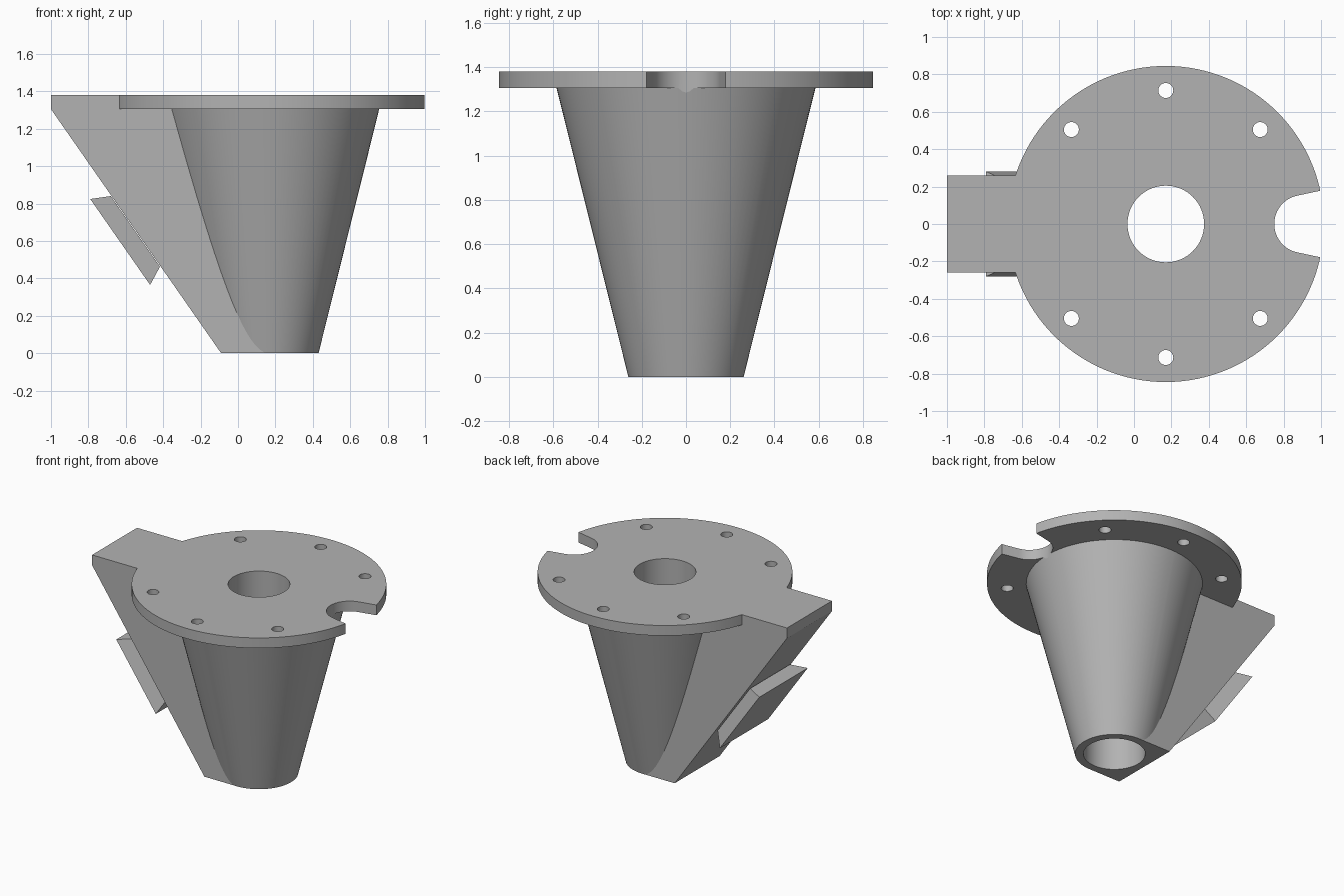
import bpy, bmesh, math
from mathutils import Matrix, Vector

cube = bpy.data.objects.get("Cube")
if cube:
    bpy.data.objects.remove(cube, do_unlink=True)

AXIS = 0.17      # x of the cone and flange axis
TOP, UNDER = 1.38, 1.305
HALF = 0.26      # half width of the side block

grey = bpy.data.materials.new("plain grey")
grey.use_nodes = True
COLOUR = (0.45, 0.45, 0.45, 1)
grey.diffuse_color = COLOUR
grey.node_tree.nodes["Principled BSDF"].inputs["Base Color"].default_value = COLOUR


def make(name, bm):
    bmesh.ops.recalc_face_normals(bm, faces=bm.faces)
    mesh = bpy.data.meshes.new(name)
    bm.to_mesh(mesh)
    bm.free()
    mesh.materials.append(grey)
    obj = bpy.data.objects.new(name, mesh)
    bpy.context.collection.objects.link(obj)
    return obj


def frustum(name, x, y, z0, z1, r0, r1, sides=96):
    bm = bmesh.new()
    bmesh.ops.create_cone(bm, cap_ends=True, segments=sides, radius1=r0, radius2=r1,
                          depth=z1 - z0, matrix=Matrix.Translation((x, y, (z0 + z1) / 2)))
    return make(name, bm)


def prism(name, points, sweep):
    bm = bmesh.new()
    face = bm.faces.new([bm.verts.new(p) for p in points])
    result = bmesh.ops.extrude_face_region(bm, geom=[face])
    moved = [v for v in result["geom"] if isinstance(v, bmesh.types.BMVert)]
    bmesh.ops.translate(bm, verts=moved, vec=sweep)
    return make(name, bm)


def combine(target, other, operation):
    mod = target.modifiers.new(operation.lower(), "BOOLEAN")
    mod.operation, mod.solver, mod.object = operation, "EXACT", other
    bpy.context.view_layer.objects.active = target
    bpy.ops.object.modifier_apply(modifier=mod.name)
    bpy.data.objects.remove(other, do_unlink=True)


# Flange, tapered hub and sloping side block joined into one body
body = frustum("flanged_hub", AXIS, 0, UNDER, TOP, 0.845, 0.845, 128)
slope = (0.585 - HALF) / UNDER
hub_top = 1.34
combine(body, frustum("hub", AXIS, 0, 0, hub_top, HALF + 0.0005, HALF + slope * hub_top), "UNION")
profile = [(-1, TOP), (-1, UNDER), (-0.09, 0), (AXIS, 0), (AXIS, TOP)]
combine(body, prism("side_block", [(x, -HALF, z) for x, z in profile], (0, 2 * HALF, 0)), "UNION")

# Centre bore and six bolt holes
combine(body, frustum("bore", AXIS, 0, -0.1, 1.5, 0.205, 0.205, 64), "DIFFERENCE")
for degrees in (45, 90, 135, 225, 270, 315):
    a = math.radians(degrees)
    x, y = AXIS + 0.714 * math.cos(a), 0.714 * math.sin(a)
    combine(body, frustum("bolt_hole", x, y, 1.2, 1.5, 0.04, 0.04, 32), "DIFFERENCE")

# Rounded notch with slightly flared mouth
notch = [(1.1, -0.2), (1.1, 0.2)]
for i in range(25):
    a = math.radians(102 + i * 156 / 24)
    notch.append((0.905 + 0.155 * math.cos(a), 0.155 * math.sin(a)))
combine(body, prism("notch", [(x, y, 1.2) for x, y in notch], (0, 0, 0.3)), "DIFFERENCE")

# Dovetail tab, a square frustum standing on the sloping face
along = Vector((-0.91, 0, UNDER)).normalized()
across = Vector((0, 1, 0))
outward = along.cross(across)
if outward.x > 0:
    outward.negate()
centre = Vector((-0.63, 0, 0.595))
bm = bmesh.new()
rings = []
for half, lift in ((0.23, -0.099), (0.28, 0)):
    rings.append([bm.verts.new(centre + outward * lift + along * half * u + across * half * v)
                  for u, v in ((-1, -1), (1, -1), (1, 1), (-1, 1))])
inner, outer = rings
bm.faces.new(inner)
bm.faces.new(outer)
for i in range(4):
    j = (i + 1) % 4
    bm.faces.new((inner[i], inner[j], outer[j], outer[i]))
make("dovetail_tab", bm)

# Smooth the round walls, keep the edges crisp
bpy.ops.object.select_all(action="DESELECT")
body.select_set(True)
bpy.context.view_layer.objects.active = body
bpy.ops.object.shade_smooth_by_angle(angle=math.radians(12))
